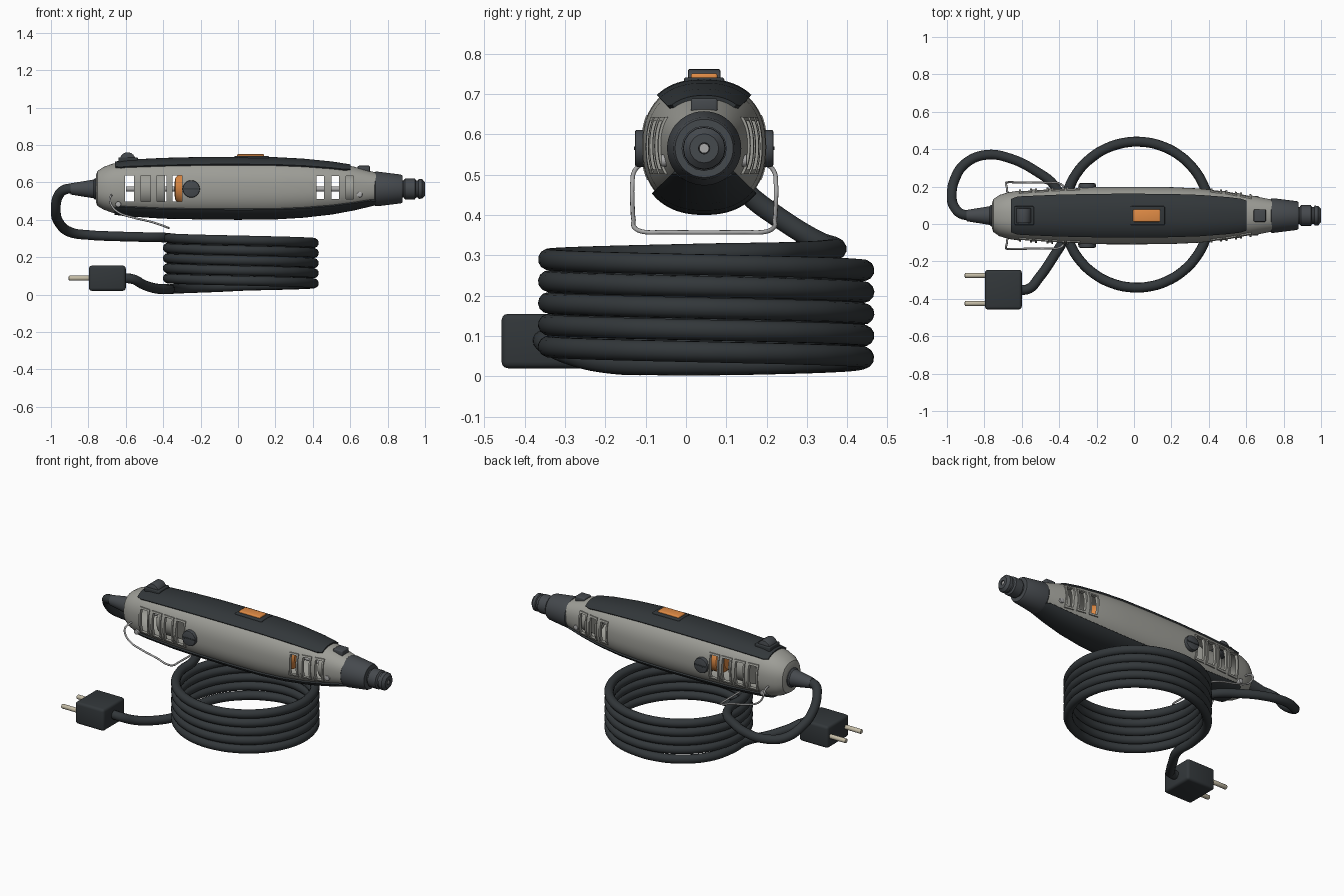
import bpy, bmesh
from math import sin, cos, pi, radians, copysign
from mathutils import Vector

if "Cube" in bpy.data.objects:
    bpy.data.objects.remove(bpy.data.objects["Cube"])

CY, CZ = 0.045, 0.565          # tool axis


def material(name, r, g, b):
    m = bpy.data.materials.new(name)
    m.diffuse_color = (r, g, b, 1)
    m.use_nodes = True
    m.node_tree.nodes["Principled BSDF"].inputs["Base Color"].default_value = m.diffuse_color
    return m


GREY = material("grey_plastic", 0.34, 0.34, 0.31)
DARK = material("dark_rubber", 0.032, 0.038, 0.042)
MID = material("dark_metal", 0.06, 0.067, 0.075)
ORANGE = material("orange", 0.75, 0.26, 0.06)
STEEL = material("steel", 0.4, 0.4, 0.4)
BRASS = material("pin_metal", 0.55, 0.5, 0.38)


def finish(ob, mat):
    bpy.ops.object.select_all(action='DESELECT')
    ob.select_set(True)
    bpy.context.view_layer.objects.active = ob
    for m in list(ob.modifiers):
        bpy.ops.object.modifier_apply(modifier=m.name)
    ob.data.materials.clear()
    ob.data.materials.append(mat)
    bpy.ops.object.shade_smooth_by_angle(angle=radians(35))
    return ob


def from_bmesh(name, bm):
    me = bpy.data.meshes.new(name)
    bm.to_mesh(me)
    bm.free()
    ob = bpy.data.objects.new(name, me)
    bpy.context.collection.objects.link(ob)
    return ob


def loft(name, rings, closed=True):
    bm = bmesh.new()
    vr = [[bm.verts.new(p) for p in r] for r in rings]
    n = len(vr[0])
    for a, b in zip(vr, vr[1:]):
        for i in range(n if closed else n - 1):
            j = (i + 1) % n
            bm.faces.new((a[i], a[j], b[j], b[i]))
    if closed:
        bm.faces.new(vr[0])
        bm.faces.new(vr[-1])
    bmesh.ops.recalc_face_normals(bm, faces=bm.faces)
    return from_bmesh(name, bm)


def lathe(name, prof, mat, n=32):
    return finish(loft(name, [[(x, CY + r * cos(2 * pi * i / n), CZ + r * sin(2 * pi * i / n))
                               for i in range(n)] for x, r in prof]), mat)


def boxes(name, items):
    bm = bmesh.new()
    for x0, x1, y0, y1, z0, z1 in items:
        vs = bmesh.ops.create_cube(bm, size=1)['verts']
        bmesh.ops.scale(bm, vec=(x1 - x0, y1 - y0, z1 - z0), verts=vs)
        bmesh.ops.translate(bm, vec=((x0 + x1) / 2, (y0 + y1) / 2, (z0 + z1) / 2), verts=vs)
    return from_bmesh(name, bm)


def box(name, dims, mat, bevel=0.006):
    ob = boxes(name, [dims])
    m = ob.modifiers.new("bevel", 'BEVEL')
    m.width, m.segments = bevel, 3
    return finish(ob, mat)


def rod(name, p, q, r, mat, bevel=0.003):
    p, q = Vector(p), Vector(q)
    bpy.ops.mesh.primitive_cylinder_add(vertices=32, radius=r, depth=(q - p).length, location=(p + q) / 2,
                                        rotation=(q - p).to_track_quat('Z', 'Y').to_euler())
    ob = bpy.context.object
    ob.name = name
    m = ob.modifiers.new("bevel", 'BEVEL')
    m.width, m.segments, m.limit_method = bevel, 2, 'ANGLE'
    return finish(ob, mat)


def tube(name, pts, r, mat):
    cu = bpy.data.curves.new(name, 'CURVE')
    cu.dimensions, cu.bevel_depth, cu.bevel_resolution = '3D', r, 4
    cu.resolution_u, cu.use_fill_caps = 5, True
    s = cu.splines.new('BEZIER')
    s.bezier_points.add(len(pts) - 1)
    for b, p in zip(s.bezier_points, pts):
        b.co = p
        b.handle_left_type = b.handle_right_type = 'AUTO'
    ob = bpy.data.objects.new(name, cu)
    bpy.context.collection.objects.link(ob)
    bpy.ops.object.select_all(action='DESELECT')
    ob.select_set(True)
    bpy.context.view_layer.objects.active = ob
    bpy.ops.object.convert(target='MESH')
    return finish(bpy.context.object, mat)


# Body cross-sections: x, half width, top z, bottom z
ST = [(-.76, .065, .635, .495), (-.752, .088, .66, .475), (-.72, .11, .682, .455), (-.67, .125, .70, .437),
      (-.6, .135, .712, .428), (-.4, .147, .722, .415), (-.2, .153, .727, .411), (0, .154, .728, .409),
      (.2, .152, .726, .411), (.35, .145, .718, .42), (.5, .129, .703, .437), (.62, .109, .684, .459),
      (.74, .085, .652, .488)]


def station(x):
    for a, b in zip(ST, ST[1:]):
        if x <= b[0]:
            f = (x - a[0]) / (b[0] - a[0])
            return [p + f * (q - p) for p, q in zip(a, b)]
    return ST[-1]


def section(x, angles, off=0.0):
    _, w, zt, zb = station(x)
    w, h, zc, e = w + off, (zt - zb) / 2 + off, (zt + zb) / 2, 2 / 2.35
    return [(x, CY + w * copysign(abs(cos(a)) ** e, cos(a)), zc + h * copysign(abs(sin(a)) ** e, sin(a)))
            for a in angles]


FULL = [2 * pi * i / 64 for i in range(64)]

# Vent slots: cutters and raised rims
slots = [(x, .025, .497, .638) for x in (-.58, -.493, -.407, -.325)] + \
        [(x, .02, .512, .633) for x in (.44, .52, .597)]
cut = boxes("vent_cutter", [(x - w, x + w, -.4, .5, a, b) for x, w, a, b in slots])
rim_zone = boxes("rim_cutter", [(x - w - .01, x + w + .01, -.4, .5, a - .01, b + .01) for x, w, a, b in slots])


def shell(name, off, thick, ops):
    ob = loft(name, [section(s[0], FULL, off) for s in ST])
    m = ob.modifiers.new("wall", 'SOLIDIFY')
    m.thickness, m.offset = thick, -1
    for op, cutter in ops:
        m = ob.modifiers.new(op, 'BOOLEAN')
        m.operation, m.object, m.solver = op, cutter, 'EXACT'
    return finish(ob, GREY)


shell("body_shell", 0, .014, [('DIFFERENCE', cut)])
shell("vent_rims", .006, .016, [('INTERSECT', rim_zone), ('DIFFERENCE', cut)])
for c in (cut, rim_zone):
    bpy.data.objects.remove(c)


# Rubber grips above and below
def grip(name, x0, x1, mid, half):
    xs = [x0, x0 + .03] + [s[0] for s in ST if x0 + .03 < s[0] < x1 - .03] + [x1 - .03, x1]
    rings = []
    for x in xs:
        k = half * (.88 if x in (x0, x1) else 1)
        rings.append(section(x, [radians(mid - k + 2 * k * i / 24) for i in range(25)]))
    ob = loft(name, rings, False)
    m = ob.modifiers.new("wall", 'SOLIDIFY')
    m.thickness, m.offset = .018, 0
    finish(ob, DARK)


grip("top_grip", -.655, .6, 90, 43)
grip("bottom_grip", -.66, .735, 270, 50)

# Nose, collet nut and strain relief
lathe("nose_cone", [(.72, .08), (.735, .092), (.75, .092), (.87, .077), (.88, .072), (.88, .03)], MID, 48)
lathe("collet_neck", [(.86, .045), (.9, .045)], MID)
lathe("collet_nut", [(.885, .045), (.893, .056), (.945, .056), (.952, .046), (.962, .046), (.966, .053),
                     (.985, .052), (1.0, .036), (1.0, .014), (.97, .013)], MID, 16)
lathe("shaft_tip", [(.95, .013), (.995, .012)], STEEL, 16)
lathe("strain_relief", [(-.74, .058), (-.765, .057), (-.772, .05), (-.87, .034), (-.895, .03)], MID)

# Motor inside
lathe("motor_core", [(-.2, .12), (.22, .12)], MID)
lathe("rear_winding", [(-.34, .03), (-.335, .06), (-.3, .09), (-.2, .09)], ORANGE)
lathe("front_winding", [(.22, .09), (.36, .085), (.39, .05)], ORANGE)
lathe("motor_shaft", [(-.6, .014), (.9, .014)], STEEL, 16)
lathe("rear_bearing", [(-.52, .1), (-.39, .1)], GREY)
lathe("front_bearing", [(.57, .082), (.66, .075)], GREY)

# Controls on top
box("switch_frame", (-.02, .165, -.005, .095, .715, .741), DARK)
box("switch_slider", (-.005, .14, .012, .078, .72, .751), ORANGE)
box("speed_wheel_mount", (-.64, -.535, -.005, .095, .69, .734), DARK)
rod("speed_wheel", (-.59, .005, .72), (-.59, .085, .72), .041, MID)
box("shaft_lock_button", (.64, .705, .012, .078, .655, .689), MID)

# Side fittings
for side, s in (("front", -1), ("back", 1)):
    rod("brush_cap_" + side, (-.25, CY + s * .13, .565), (-.25, CY + s * .172, .565), .046, MID, .006)
    y = CY + s * .172
    box("brush_cap_slot_" + side, (-.29, -.21, y - .002, y + .002, .561, .569), DARK, .0005)
    rod("nose_screw_" + side, (.65, CY + s * .08, .535), (.65, CY + s * .106, .535), .015, STEEL)
    rod("tail_screw_" + side, (-.64, CY + s * .09, .483), (-.64, CY + s * .128, .483), .015, STEEL)

# Wire hanger
half = [(-.675, .09, .53), (-.68, .15, .527), (-.685, .172, .51), (-.675, .178, .475), (-.64, .178, .44),
        (-.56, .177, .412), (-.46, .175, .388), (-.395, .17, .366), (-.375, .15, .358), (-.372, .1, .357)]
tube("wire_hanger", [(x, CY + d, z) for x, d, z in half] +
     [(x, CY - d, z) for x, d, z in reversed(half)], .0055, STEEL)

# Power cord: lead, coil, tail
lead = [(-.87, CY, .567), (-.925, .055, .562), (-.96, .09, .53), (-.974, .15, .455), (-.96, .235, .39),
        (-.9, .325, .335), (-.79, .37, .318), (-.66, .35, .312), (-.52, .28, .308), (-.425, .205, .306)]
coil = [(.015 + .39 * cos(radians(a)), .05 + .39 * sin(radians(a)), .29 - .054 * (a - 270) / 360)
        for a in range(175, 1891, 15)]
tail = [(-.09, .425, .041), (-.22, .36, .036), (-.325, .24, .032), (-.365, .08, .029), (-.37, -.06, .029),
        (-.44, -.19, .033), (-.51, -.29, .055), (-.56, -.345, .082), (-.62, -.355, .09)]
tube("power_cord", lead + coil + tail, .0265, DARK)

# Mains plug
box("plug_body", (-.797, -.6, -.457, -.245, .02, .155), DARK, .016)
for i, y in enumerate((-.425, -.275)):
    rod("plug_pin_%d" % (i + 1), (-.905, y, .088), (-.78, y, .088), .0135, BRASS, .005)
